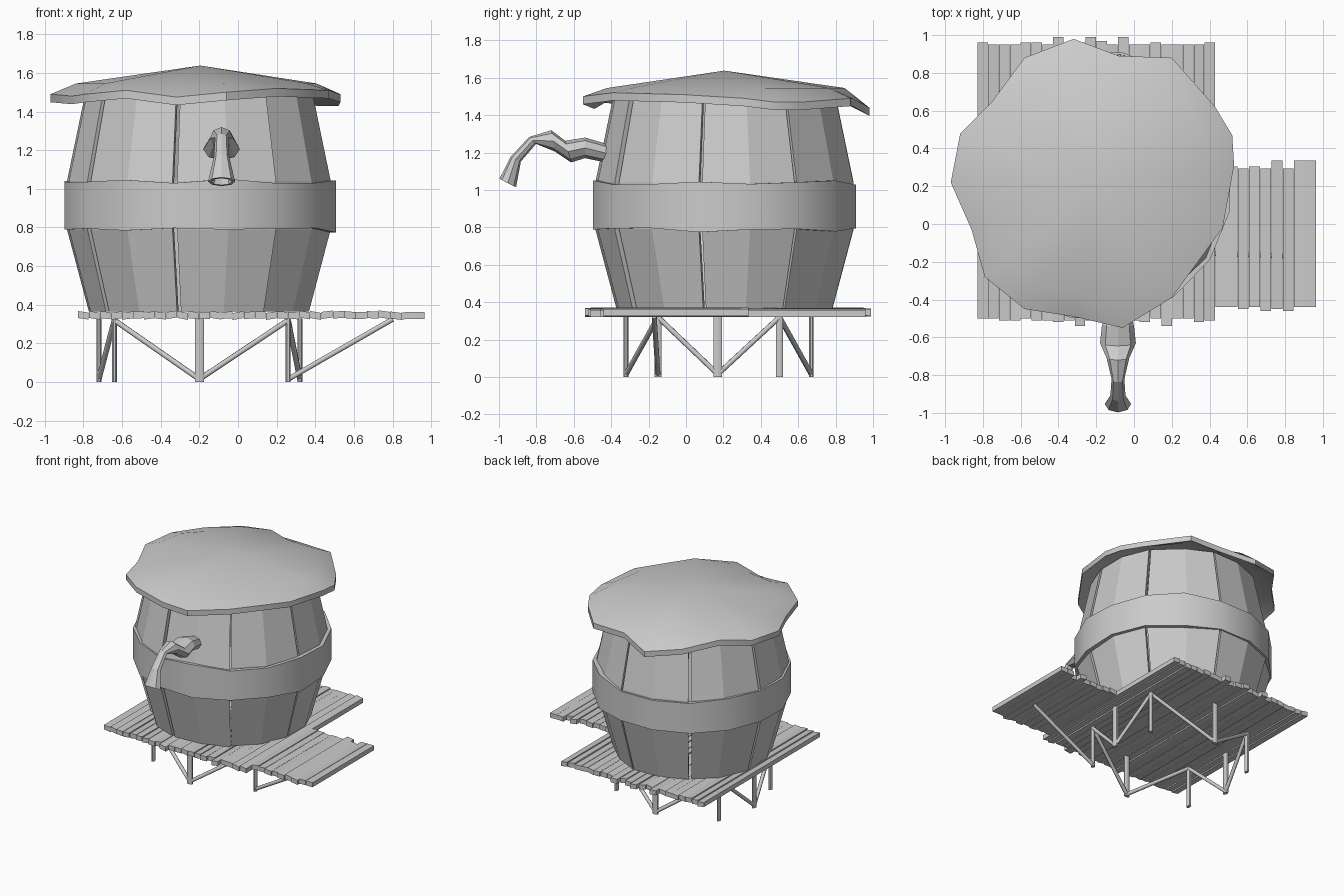
import bpy, bmesh, math, random
from mathutils import Vector

if "Cube" in bpy.data.objects:
    bpy.data.objects.remove(bpy.data.objects["Cube"])

random.seed(4)
CX, CY = -0.195, 0.205   # barrel axis


def make(name, verts, faces, smooth=None):
    me = bpy.data.meshes.new(name)
    me.from_pydata(verts, [], faces)
    bm = bmesh.new()
    bm.from_mesh(me)
    bmesh.ops.recalc_face_normals(bm, faces=bm.faces)
    bm.to_mesh(me)
    bm.free()
    ob = bpy.data.objects.new(name, me)
    bpy.context.collection.objects.link(ob)
    if smooth:
        bpy.ops.object.select_all(action='DESELECT')
        ob.select_set(True)
        bpy.context.view_layer.objects.active = ob
        bpy.ops.object.shade_smooth_by_angle(angle=math.radians(smooth))
    return ob


def loft(name, rings, closed=False, caps=True, smooth=None):
    """Skin a list of equal-sized point rings."""
    n, m = len(rings[0]), len(rings)
    verts = [p for r in rings for p in r]
    faces = []
    for i in range(m if closed else m - 1):
        a, b = i * n, ((i + 1) % m) * n
        faces += [(a + j, a + (j + 1) % n, b + (j + 1) % n, b + j) for j in range(n)]
    if caps and not closed:
        faces += [tuple(range(n)), tuple(range((m - 1) * n, m * n))]
    return make(name, verts, faces, smooth)


def polar(r, a, z):
    return (CX + r * math.cos(a), CY + r * math.sin(a), z)


def bar(name, p, q, rx, ry, sides=8):
    p, q = Vector(p), Vector(q)
    d = (q - p).normalized()
    u = Vector((1, 0, 0)) if abs(d.z) > 0.99 else d.cross(Vector((0, 0, 1))).normalized()
    v = d.cross(u)
    angs = [math.tau * (k + 0.5) / sides for k in range(sides)]
    return loft(name, [[c + u * rx * math.cos(a) + v * ry * math.sin(a) for a in angs]
                       for c in (p, q)], smooth=50)


# Deck planks, with the lower-right extension
def plank(x0, x1, y0, y1):
    t, dz = random.uniform(-.005, .005), random.uniform(-.003, .003)
    ring = [(x0, .328 + dz - t), (x1, .328 + dz + t), (x1, .364 + dz + t), (x0, .364 + dz - t)]
    loft("deck_plank", [[(x, y, z) for x, z in ring] for y in (y0, y1)])


def planks(x, x_end, count, y0, y1):
    w = (x_end - x) / count
    for i in range(count):
        j = random.choice((0, 0, .01, .02, .04))
        k = random.choice((0, 0, .01, .02, .04))
        plank(x + i * w + .001, x + (i + 1) * w - .001, y0 - j, y1 + k)


planks(-.83, .43, 22, -.50, .95)
planks(.43, .965, 9, -.44, .295)

# Trestle: ring of posts joined by zigzag braces
low = [(-.20, -.32), (.32, .17), (-.20, .67), (-.72, .17)]
high = [(.26, -.15), (.26, .50), (-.64, .50), (-.64, -.15)]
for i in range(4):
    a, b, c = low[i], high[i], low[(i + 1) % 4]
    wide_x = i % 2 == 0
    bar("post", (*a, 0), (*a, .33), .025 if wide_x else .014, .014 if wide_x else .025)
    bar("post", (*b, 0), (*b, .33), .014, .02)
    bar("brace", (*a, .015), (*b, .32), .014, .014)
    bar("brace", (*b, .32), (*c, .015), .014, .014)
bar("extension_brace", (.26, -.15, .015), (.80, -.17, .325), .014, .014)

# Barrel staves, each with a fold down the middle
profile = [(.365, .58), (.79, .695), (1.04, .695), (1.49, .60)]
start = math.radians(-101)
for s in range(8):
    a0 = start + s * math.pi / 4 + random.uniform(.002, .02)
    a1 = start + (s + 1) * math.pi / 4 - random.uniform(.002, .02)
    angs = [a0, (a0 + a1) / 2 + random.uniform(-.05, .05), a1]
    dr = [random.uniform(-.012, .01) for _ in angs]
    rings = []
    for z, r in profile:
        ring = [polar(r + e, a, z) for a, e in zip(angs, dr)]
        ring += [polar(r + e - .04, a, z) for a, e in zip(angs[::-1], dr[::-1])]
        rings.append(ring)
    loft("barrel_stave", rings)

# Hoop around the belly
hoop = []
for k in range(16):
    a = start + k * math.tau / 16
    r, t, b = .716, 1.04 + random.uniform(-.012, .012), .785 + random.uniform(-.012, .012)
    hoop.append([polar(r, a, b), polar(r, a, t), polar(r - .035, a, t), polar(r - .035, a, b)])
loft("barrel_hoop", hoop, closed=True, smooth=40)

# Roof: shallow cone with a ragged, drooping rim (x, y, z of top edge)
rim = [(-.97, .22, 1.49), (-.92, .48, 1.50), (-.75, .65, 1.52), (-.58, .88, 1.49),
       (-.32, .98, 1.44), (-.08, .89, 1.49), (.20, .88, 1.49), (.43, .62, 1.47),
       (.52, .47, 1.47), (.53, .31, 1.49), (.47, -.02, 1.51), (.20, -.39, 1.52),
       (-.06, -.55, 1.50), (-.32, -.49, 1.475), (-.58, -.45, 1.51),
       (-.79, -.28, 1.49), (-.86, -.03, 1.48)]
n = len(rim)
mid = [(CX + (x - CX) * .83, CY + (y - CY) * .83, 1.545) for x, y, z in rim]
verts = rim + mid + [(CX, CY, 1.638)]
faces = [(i, (i + 1) % n, n + (i + 1) % n, n + i) for i in range(n)]
faces += [(n + i, n + (i + 1) % n, 2 * n) for i in range(n)]
top = len(verts)
verts += [(x, y, z - .042) for x, y, z in verts]
faces += [tuple(top + i for i in f[::-1]) for f in faces]
faces += [(i, (i + 1) % n, top + (i + 1) % n, top + i) for i in range(n)]
make("roof", verts, faces, smooth=40)

# Spout: path of (y, z, half width, half height), open at the tip
path = [(-.42, 1.195, .06, .05), (-.54, 1.225, .085, .055), (-.63, 1.205, .095, .06),
        (-.71, 1.262, .06, .058), (-.82, 1.265, .034, .026), (-.91, 1.165, .040, .030),
        (-.953, 1.037, .070, .050), (-.953, 1.037, .055, .038), (-.93, 1.10, .035, .025)]
tilt = [90, 90, 75, 80, 45, 25, 27, 27, 27]   # angle of each section's plane normal
rings = []
for (y, z, w, h), t in zip(path, tilt):
    c, s = math.cos(math.radians(t)), math.sin(math.radians(t))
    rings.append([(-.085 + w * math.cos(a), y + h * math.sin(a) * c * -1, z + h * math.sin(a) * s)
                  for a in (math.tau * k / 8 for k in range(8))])
loft("spout", rings)
